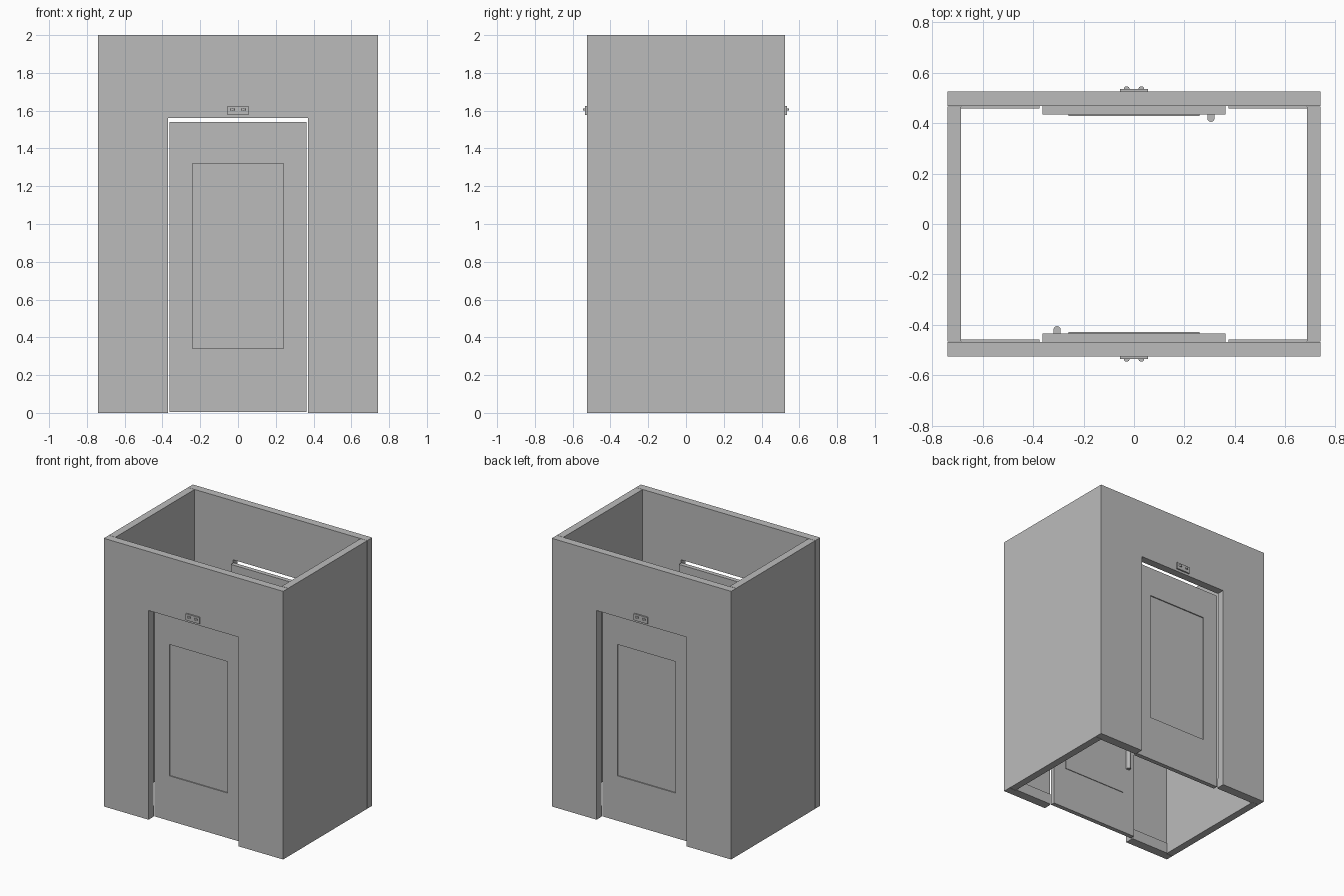
import bpy, bmesh, math
from mathutils import Matrix, Vector

if "Cube" in bpy.data.objects:
    bpy.data.objects.remove(bpy.data.objects["Cube"])

grey = bpy.data.materials.new("plain_grey")
grey.diffuse_color = (0.5, 0.5, 0.5, 1)
grey.use_nodes = True
grey.node_tree.nodes["Principled BSDF"].inputs["Base Color"].default_value = grey.diffuse_color


def add_object(name, bm, turned):
    """Store the mesh; turned parts are spun half a turn to the back."""
    if turned:
        bm.transform(Matrix.Rotation(math.pi, 4, 'Z'))
    bmesh.ops.recalc_face_normals(bm, faces=bm.faces)
    mesh = bpy.data.meshes.new(name)
    bm.to_mesh(mesh)
    bm.free()
    mesh.materials.append(grey)
    obj = bpy.data.objects.new(name, mesh)
    bpy.context.collection.objects.link(obj)
    return obj


def box_mesh(x, y, z):
    bm = bmesh.new()
    bmesh.ops.create_cube(bm, size=1)
    for v in bm.verts:
        v.co = Vector([lo + (c + 0.5) * (hi - lo)
                       for c, (lo, hi) in zip(v.co, (x, y, z))])
    return bm


def box(name, x, y, z, turned=False):
    return add_object(name, box_mesh(x, y, z), turned)


def inset_panel(bm, side, x, z, depth):
    """Cut a rectangle into the face pointing along y and push it by depth."""
    for axis, values in ((0, x), (2, z)):
        for value in values:
            co, no = Vector(), Vector()
            co[axis], no[axis] = value, 1
            faces = [f for f in bm.faces if f.normal.y * side > 0.9]
            edges = {e for f in faces for e in f.edges}
            verts = {v for f in faces for v in f.verts}
            bmesh.ops.bisect_plane(bm, geom=faces + list(edges) + list(verts),
                                   plane_co=co, plane_no=no)
            bm.normal_update()
    middle = Vector((sum(x) / 2, 0, sum(z) / 2))
    face = min((f for f in bm.faces if f.normal.y * side > 0.9),
               key=lambda f: ((f.calc_center_median() - middle) * Vector((1, 0, 1)).normalized().length
                              * 1).xz.length)
    new = bmesh.ops.extrude_discrete_faces(bm, faces=[face])["faces"][0]
    bmesh.ops.translate(bm, verts=new.verts, vec=(0, depth, 0))
    bm.normal_update()


def rounded_bar(name, x, y_root, y_tip, half, z, turned):
    """Upright bar with a half-round outer side."""
    out = 1 if y_tip > y_root else -1
    profile = [(x - half, y_root), (x + half, y_root)]
    for i in range(9):
        a = math.pi * i / 8
        profile.append((x + half * math.cos(a),
                        y_tip - out * half * (1 - math.sin(a))))
    bm = bmesh.new()
    face = bm.faces.new([bm.verts.new((px, py, z[0])) for px, py in profile])
    top = bmesh.ops.extrude_face_region(bm, geom=[face])["geom"]
    bmesh.ops.translate(bm, vec=(0, 0, z[1] - z[0]),
                        verts=[g for g in top if isinstance(g, bmesh.types.BMVert)])
    return add_object(name, bm, turned)


for end, turned in (("front", False), ("back", True)):
    # Side wall
    box(end + "_side_wall", (0.685, 0.74), (-0.465, 0.465), (0, 2), turned)
    # Wall panels beside the doorway, with skirting boards inside
    for side, s in (("left", -1), ("right", 1)):
        box(f"{end}_{side}_wall_panel", sorted((s * 0.37, s * 0.74)),
            (-0.525, -0.467), (0, 2), turned)
        box(f"{end}_{side}_skirting", sorted((s * 0.375, s * 0.685)),
            (-0.467, -0.457), (0, 0.08), turned)
    # Panel above the doorway
    box(end + "_lintel", (-0.37, 0.37), (-0.525, -0.467), (1.56, 2), turned)
    # Door: recessed panel outside, raised panel inside
    bm = box_mesh((-0.362, 0.362), (-0.467, -0.434), (0.005, 1.54))
    bm.normal_update()
    inset_panel(bm, -1, (-0.24, 0.24), (0.34, 1.32), 0.008)
    inset_panel(bm, 1, (-0.26, 0.26), (0.32, 1.34), 0.005)
    add_object(end + "_door", bm, turned)
    # Door handle on the inner side
    rounded_bar(end + "_door_handle", -0.305, -0.436, -0.405, 0.014,
                (0.52, 1.02), turned)
    # Small plate with two buttons over the door
    box(end + "_button_plate", (-0.056, 0.056), (-0.536, -0.525),
        (1.577, 1.625), turned)
    for side, x in (("left", -0.029), ("right", 0.029)):
        rounded_bar(f"{end}_{side}_button", x, -0.534, -0.546, 0.0115,
                    (1.6, 1.612), turned)
